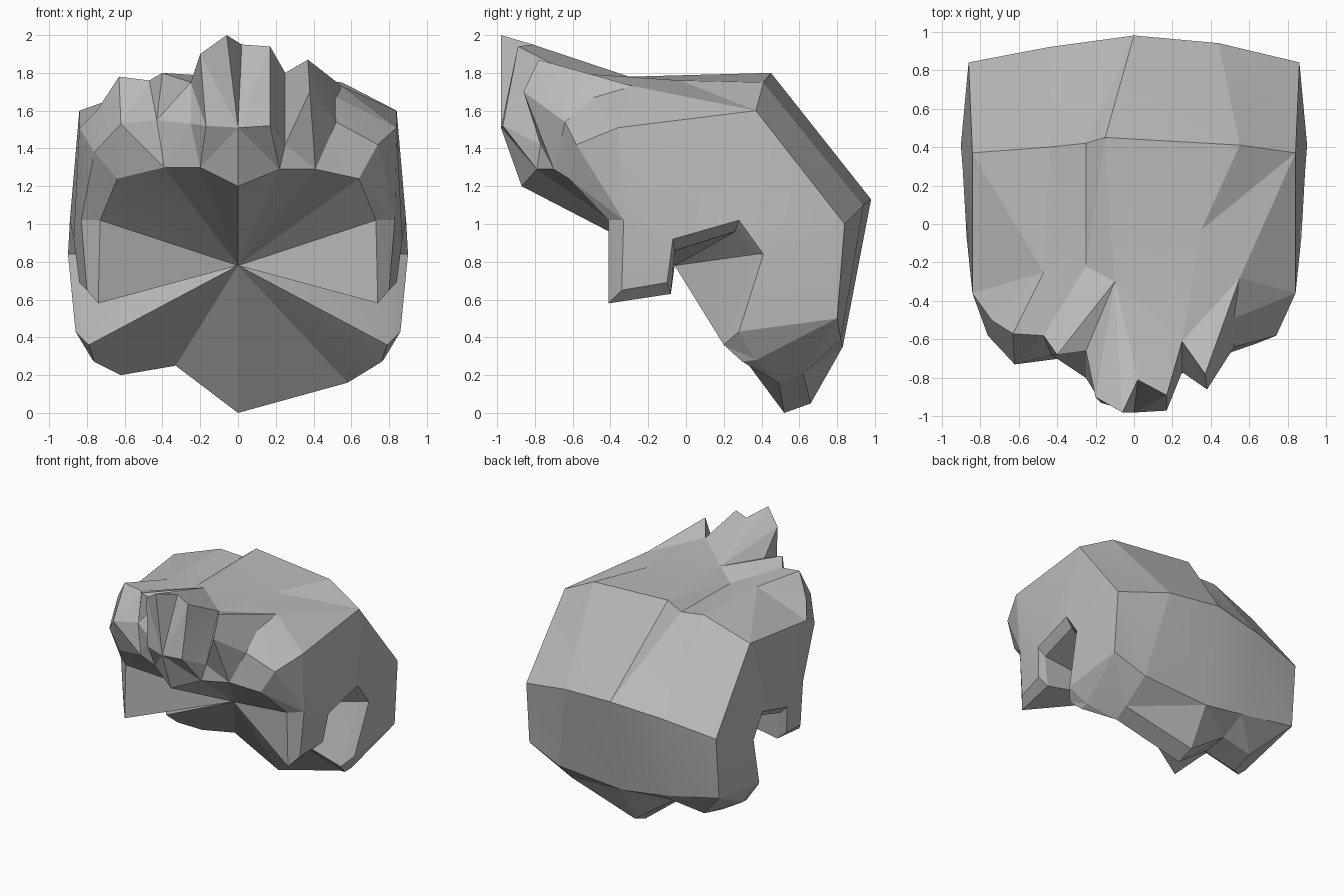
import bpy
import bmesh
import math
from mathutils import Vector

default_cube = bpy.data.objects.get("Cube")
if default_cube:
    bpy.data.objects.remove(default_cube, do_unlink=True)

# Single flat colour
hair_grey = bpy.data.materials.new("hair grey")
hair_grey.use_nodes = True
colour = (.5, .5, .5, 1)
hair_grey.diffuse_color = colour
hair_grey.node_tree.nodes["Principled BSDF"].inputs["Base Color"].default_value = colour

mesh = bpy.data.meshes.new("hair")
hair = bpy.data.objects.new("hair", mesh)
bpy.context.scene.collection.objects.link(hair)
bm = bmesh.new()
shared_vertices = {}


def vertex(point):
    """Reuse the vertex where neighbouring parts meet."""
    if point not in shared_vertices:
        shared_vertices[point] = bm.verts.new(point)
    return shared_vertices[point]


def face(*points):
    """Add a face, dropping repeated corners."""
    corners = list(dict.fromkeys(vertex(p) for p in points))
    if len(corners) > 2 and not bm.faces.get(corners):
        bm.faces.new(corners)


def mirrored(points):
    return [(-x, y, z) for x, y, z in points]


def with_ends(middle, end):
    """Complete a row of points with the same end on both sides."""
    return mirrored([end]) + middle + [end]


def distance(a, b):
    return (Vector(a) - Vector(b)).length


def bridge(first, second):
    """Join two rows across the head, always along the shorter diagonal."""
    i = j = 0
    last_i, last_j = len(first) - 1, len(second) - 1
    while i < last_i or j < last_j:
        step_first = distance(first[i + 1], second[j]) if i < last_i else math.inf
        step_second = distance(first[i], second[j + 1]) if j < last_j else math.inf
        if step_first < step_second:
            face(first[i], first[i + 1], second[j])
            i += 1
        else:
            face(first[i], second[j + 1], second[j])
            j += 1


# Side lock and ear notch: outer edge and inner rim, from temple to nape
side_outer = [(.83, -.33, 1.02), (.8, -.34, .65), (.84, -.1, .69), (.87, -.07, .92),
              (.89, .28, 1.02), (.9, .41, .84), (.86, .28, .43)]
side_inner = [(.73, -.41, 1.02), (.74, -.41, .58), (.77, -.08, .63), (.81, -.06, .86),
              (.82, .26, .96), (.83, .37, .84), (.79, .2, .36)]
temple_outer, nape_outer = side_outer[0], side_outer[-1]
temple_inner, nape_inner = side_inner[0], side_inner[-1]

# Corners of the side panel
brow_corner = (.84, -.36, 1.51)
crown_corner = (.84, .37, 1.6)
back_corner = (.86, .84, 1.0)
low_corner = (.86, .8, .5)

# Back and crown rows
nape_rim = with_ends([(-.76, .3, .27), (-.62, .42, .2), (-.33, .43, .25), (0, .52, 0),
                      (.58, .49, .16), (.76, .3, .27)], nape_inner)
nape_edge = with_ends([(-.77, .37, .28), (-.6, .62, .24), (-.33, .64, .28), (0, .66, .05),
                       (.6, .62, .21), (.77, .37, .28)], nape_outer)
low_back = with_ends([(-.35, .83, .4), (0, .83, .35), (.58, .82, .39)], low_corner)
mid_back = with_ends([(-.44, .92, 1.08), (0, .98, 1.13), (.44, .94, 1.1)], back_corner)
crown = with_ends([(-.44, .4, 1.74), (-.25, .42, 1.72), (-.15, .45, 1.8),
                   (.55, .41, 1.75)], crown_corner)
top_front = with_ends([(-.47, -.25, 1.73), (-.25, -.22, 1.71), (-.1, -.3, 1.78),
                       (.35, -.03, 1.76), (.55, -.28, 1.73)], brow_corner)

# Swept-up fringe rows: jagged tips, middle and lower rim
fringe_tips = with_ends([(-.74, -.5, 1.61), (-.63, -.57, 1.78), (-.47, -.58, 1.76),
                         (-.4, -.68, 1.8), (-.25, -.66, 1.75), (-.2, -.9, 1.9),
                         (-.06, -.98, 2), (.02, -.81, 1.95), (.17, -.89, 1.94),
                         (.25, -.61, 1.8), (.37, -.78, 1.87), (.52, -.49, 1.67)], brow_corner)
fringe_middle = with_ends([(-.76, -.58, 1.38), (-.62, -.73, 1.53), (-.43, -.68, 1.55),
                           (-.25, -.8, 1.53), (-.17, -.93, 1.52),
                           (0, -.98, 1.51), (.17, -.97, 1.52), (.25, -.77, 1.42),
                           (.38, -.86, 1.7), (.52, -.64, 1.54), (.74, -.58, 1.42)],
                          temple_outer)
fringe_rim = with_ends([(-.64, -.62, 1.24), (-.39, -.7, 1.3), (-.2, -.79, 1.3),
                        (0, -.87, 1.2), (.22, -.79, 1.29), (.41, -.7, 1.29),
                        (.64, -.62, 1.24)], temple_inner)

rows = [nape_rim, nape_edge, low_back, mid_back, crown, top_front,
        fringe_tips, fringe_middle, fringe_rim]
for lower, upper in zip(rows, rows[1:]):
    bridge(lower, upper)

# Side panels and the thickness around each ear notch
notch_front, notch_top, notch_back = side_outer[3:6]
panels = [side_outer[:4],
          [temple_outer, notch_front, brow_corner],
          [notch_front, notch_top, crown_corner, brow_corner],
          [notch_top, notch_back, back_corner, crown_corner],
          [notch_back, nape_outer, low_corner, back_corner]]
for place in (list, mirrored):
    for panel in panels:
        face(*place(panel))
    outer, inner = place(side_outer), place(side_inner)
    for k in range(len(outer) - 1):
        face(outer[k], outer[k + 1], inner[k + 1], inner[k])

# Inside of the hair, folded in to one central point
centre = (0, -.06, .78)
rim = fringe_rim + side_inner[1:] + nape_rim[-2::-1] + mirrored(side_inner)[-2::-1]
for a, b in zip(rim, rim[1:]):
    face(a, b, centre)

bmesh.ops.recalc_face_normals(bm, faces=bm.faces[:])
bm.to_mesh(mesh)
bm.free()
mesh.materials.append(hair_grey)

# Soft shading over the gentlest bends, facets elsewhere
bpy.ops.object.select_all(action="DESELECT")
hair.select_set(True)
bpy.context.view_layer.objects.active = hair
bpy.ops.object.shade_smooth_by_angle(angle=math.radians(10))
